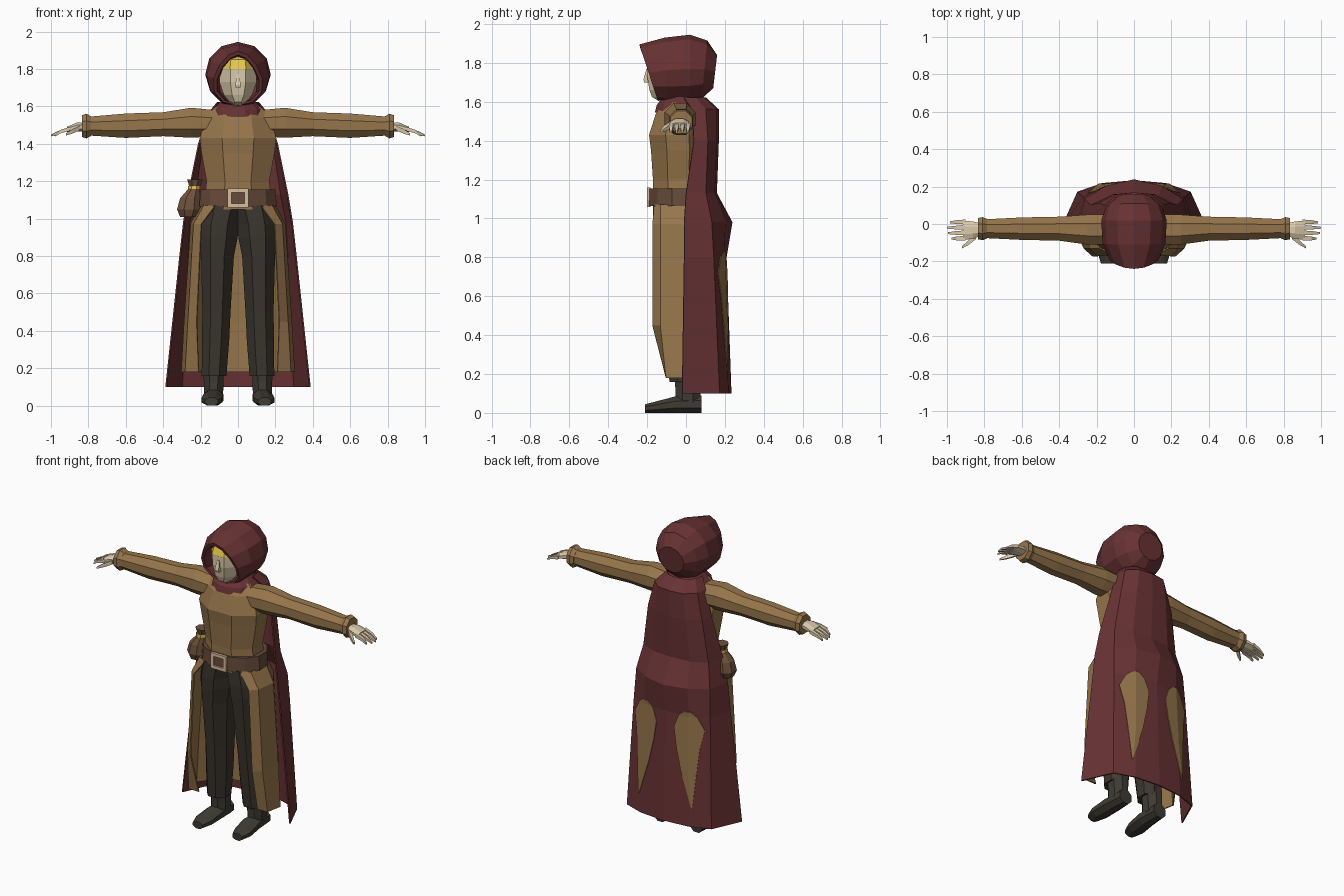
import bpy, bmesh, math

cube = bpy.data.objects.get("Cube")
if cube:
    bpy.data.objects.remove(cube, do_unlink=True)


def material(name, r, g, b):
    mat = bpy.data.materials.new(name)
    mat.use_nodes = True
    mat.diffuse_color = (r, g, b, 1)
    bsdf = next(n for n in mat.node_tree.nodes if n.type == "BSDF_PRINCIPLED")
    bsdf.inputs["Base Color"].default_value = (r, g, b, 1)
    bsdf.inputs["Roughness"].default_value = 0.9
    return mat


RED = material("dark red cloth", .14, .032, .034)
TAN = material("tan cloth", .305, .18, .07)
LEATHER = material("belt leather", .135, .07, .042)
PANTS = material("charcoal cloth", .045, .037, .028)
BOOTS = material("dark boot leather", .05, .043, .033)
SKIN = material("pale skin", .72, .6, .41)
HAIR = material("blond", .78, .57, .07)
BUCKLE = material("pale metal", .68, .51, .34)
POUCH = material("pouch leather", .16, .085, .045)


def skin(name, mat, rings, closed=True, first_cap=True, last_cap=True, thickness=0):
    """Bridge a list of equal rings of points into one mesh object."""
    bm = bmesh.new()
    rows = [[bm.verts.new(p) for p in ring] for ring in rings]
    n = len(rows[0])
    for low, high in zip(rows, rows[1:]):
        for i in range(n if closed else n - 1):
            j = (i + 1) % n
            bm.faces.new((low[i], low[j], high[j], high[i]))
    if closed and first_cap:
        bm.faces.new(rows[0][::-1])
    if closed and last_cap:
        bm.faces.new(rows[-1])
    bmesh.ops.recalc_face_normals(bm, faces=bm.faces[:])
    mesh = bpy.data.meshes.new(name)
    bm.to_mesh(mesh)
    bm.free()
    mesh.materials.append(mat)
    obj = bpy.data.objects.new(name, mesh)
    bpy.context.scene.collection.objects.link(obj)
    if thickness:
        solid = obj.modifiers.new("thickness", "SOLIDIFY")
        solid.thickness = thickness
        solid.offset = 0
    return obj


def loft(name, mat, sections, axis=2, n=8, side=1):
    """Sections are (position on axis, centre a, centre b, radius a, radius b)."""
    rings = []
    grow = 1 / math.cos(math.pi / n)
    for t, a, b, ra, rb in sections:
        ring = []
        for i in range(n):
            ang = (i + .5) * math.tau / n
            p = [a + ra * grow * math.cos(ang), b + rb * grow * math.sin(ang)]
            p.insert(axis, t)
            p[0] *= side
            ring.append(p)
        rings.append(ring)
    return skin(name, mat, rings)


def sheet(name, mat, rows):
    """Open cloth: each row is (z, half profile from the edge to the centre back)."""
    rings = []
    for z, half in rows:
        full = half + [(-x, y) for x, y in half[-2::-1]]
        rings.append([(x, y, z) for x, y in full])
    return skin(name, mat, rings, closed=False, thickness=.008)


def box(name, mat, x, y, z, sx, sy, sz):
    return loft(name, mat, [(z - sz, x, y, sx, sy), (z + sz, x, y, sx, sy)], n=4)


# Torso, belt and buckle
loft("tunic", TAN, [
    (1.05, 0, -.03, .185, .14), (1.2, 0, -.04, .168, .13),
    (1.35, 0, -.04, .195, .14), (1.43, 0, -.045, .205, .145),
    (1.54, 0, -.035, .175, .12), (1.6, 0, -.03, .12, .08)])
loft("belt", LEATHER, [(1.065, 0, -.03, .207, .16), (1.155, 0, -.03, .2, .157)], n=12)
for s in (1, -1):
    box("buckle_side", BUCKLE, s * .045, -.192, 1.11, .01, .009, .05)
    box("buckle_bar", BUCKLE, 0, -.192, 1.11 + s * .04, .04, .009, .01)

# Long coat skirt, open at the front
sheet("coat_skirt", TAN, [
    (1.07, [(.12, -.16), (.18, -.13), (.2, 0), (.13, .1), (0, .12)]),
    (.97, [(.195, -.17), (.235, -.13), (.25, 0), (.16, .13), (0, .15)]),
    (.45, [(.22, -.17), (.265, -.13), (.285, 0), (.18, .15), (0, .17)]),
    (.18, [(.21, -.1), (.28, -.1), (.3, 0), (.19, .15), (0, .17)])])

# Cloak
cloak_rows = [
    (1.62, [(.11, -.01), (.1, .05), (.06, .09), (0, .1)]),
    (1.56, [(.16, .03), (.15, .1), (.09, .155), (0, .165)]),
    (1.4, [(.21, .04), (.19, .11), (.11, .155), (0, .165)]),
    (1.13, [(.265, 0), (.23, .1), (.13, .145), (0, .155)]),
    (.98, [(.29, -.01), (.26, .13), (.15, .2), (0, .235)]),
    (.8, [(.31, -.01), (.27, .14), (.155, .19), (0, .205)]),
    (.1, [(.385, -.02), (.3, .17), (.17, .215), (0, .23)])]
sheet("cloak", RED, cloak_rows)


def cloak_point(u, z):
    """Point on the cloak at column u and height z, lifted slightly."""
    (z1, upper), (z0, lower) = cloak_rows[-2:]
    if z > z1:
        (z1, upper), (z0, lower) = cloak_rows[-3:-1]
    f = (z - z0) / (z1 - z0)
    i = min(int(u), 2)
    pair = []
    for k in range(2):
        a = upper[i][k] + (upper[i + 1][k] - upper[i][k]) * (u - i)
        b = lower[i][k] + (lower[i + 1][k] - lower[i][k]) * (u - i)
        pair.append(b + (a - b) * f)
    return pair[0], pair[1] + .01, z


# Leaf-shaped tan panels on the back of the cloak
leaf = [(.83, 1.85, 2.15), (.8, 1.55, 2.4), (.72, 1.2, 2.6), (.6, 1.45, 2.5),
        (.45, 1.6, 2.3), (.22, 1.8, 1.85)]
for s, label in ((1, "left"), (-1, "right")):
    rings = []
    for z, u0, u1 in leaf:
        points = [cloak_point(u, z) for u in (u0, max(u0, min(u1, 2)), u1)]
        rings.append([(s * x, y, h) for x, y, h in points])
    skin(label + "_back_panel", TAN, rings, closed=False, thickness=.004)

# Hood: slanted rings from inside the opening to the back
hood = []
for y_top, y_low, cz, rx, rz, point in [
        (-.1, -.06, 1.74, .1, .12, .2), (-.235, -.14, 1.745, .112, .13, .3),
        (-.24, -.145, 1.75, .13, .145, .25), (-.11, -.1, 1.762, .168, .168, 0),
        (.02, .02, 1.77, .175, .175, -.03), (.11, .08, 1.765, .15, .15, 0),
        (.16, .14, 1.755, .09, .085, 0)]:
    ring = []
    for i in range(12):
        c, sn = math.cos(i * math.tau / 12), math.sin(i * math.tau / 12)
        y = y_low + (y_top - y_low) * (1 + c) / 2
        ring.append((rx * sn * (1 - point * c), y, cz + rz * c))
    hood.append(ring)
skin("hood", RED, hood, first_cap=False)
loft("hood_collar", RED, [
    (1.545, 0, -.02, .145, .14), (1.585, 0, -.02, .135, .13),
    (1.63, 0, -.02, .09, .09)], n=12)

# Head
loft("head", SKIN, [
    (1.58, 0, -.05, .045, .05), (1.625, 0, -.1, .045, .075),
    (1.66, 0, -.09, .075, .098), (1.73, 0, -.075, .1, .125),
    (1.81, 0, -.075, .1, .125)])
loft("nose", SKIN, [
    (1.7, 0, -.203, .014, .012), (1.715, 0, -.205, .014, .014),
    (1.77, 0, -.198, .008, .005)], n=4)
loft("hair", HAIR, [
    (1.8, 0, -.075, .104, .131), (1.85, 0, -.07, .092, .118),
    (1.895, 0, -.04, .05, .06)])

for s, label in ((1, "left"), (-1, "right")):
    # Sleeve and cuff
    loft(label + "_sleeve", TAN, [
        (.12, -.03, 1.51, .08, .07), (.25, -.03, 1.513, .08, .08),
        (.4, -.025, 1.505, .064, .064), (.6, -.025, 1.497, .06, .065),
        (.8, -.025, 1.495, .05, .05)], axis=0, side=s)
    loft(label + "_cuff", TAN, [
        (.785, -.025, 1.495, .052, .052), (.81, -.025, 1.495, .062, .066),
        (.835, -.025, 1.495, .056, .058)], axis=0, side=s)
    # Hand
    loft(label + "_palm", SKIN, [
        (.82, -.03, 1.49, .034, .022), (.86, -.033, 1.49, .046, .024),
        (.915, -.033, 1.477, .052, .014)], axis=0, n=8, side=s)
    for k, tip in enumerate((.975, .995, 1, .985)):
        y = -.075 + k * .029
        loft(label + "_finger", SKIN, [
            (.9, y, 1.48, .012, .011), (.95, y - .002, 1.465, .01, .009),
            (tip, y - .003, 1.445, .005, .005)], axis=0, n=4, side=s)
    loft(label + "_thumb", SKIN, [
        (.845, -.065, 1.485, .016, .013), (.885, -.1, 1.467, .012, .012),
        (.92, -.125, 1.45, .006, .006)], axis=0, n=4, side=s)
    # Trouser leg
    loft(label + "_trouser_leg", PANTS, [
        (1.07, .08, -.03, .11, .14), (.97, .1, -.03, .105, .14),
        (.9, .105, -.03, .103, .135), (.8, .11, -.03, .088, .125),
        (.5, .115, -.02, .075, .1), (.35, .12, -.015, .073, .09),
        (.16, .128, -.01, .066, .075)], side=s)
    # Boot
    loft(label + "_boot_shaft", BOOTS, [
        (.05, .13, .01, .05, .065), (.13, .13, .01, .053, .065),
        (.2, .13, .005, .055, .066)], side=s)
    loft(label + "_boot_foot", BOOTS, [
        (-.21, .142, .022, .035, .022), (-.15, .14, .03, .055, .03),
        (-.05, .132, .043, .054, .043), (.08, .13, .045, .045, .045)],
        axis=1, side=s)

# Belt pouch with tied neck
loft("pouch", POUCH, [
    (1.01, -.265, -.03, .045, .045), (1.05, -.262, -.03, .064, .062),
    (1.11, -.255, -.03, .054, .054), (1.16, -.235, -.03, .03, .032)])
loft("pouch_tie", HAIR, [(1.158, -.235, -.03, .033, .035), (1.176, -.235, -.03, .033, .035)])
loft("pouch_top", POUCH, [(1.17, -.232, -.03, .028, .03), (1.21, -.23, -.03, .042, .042)])
